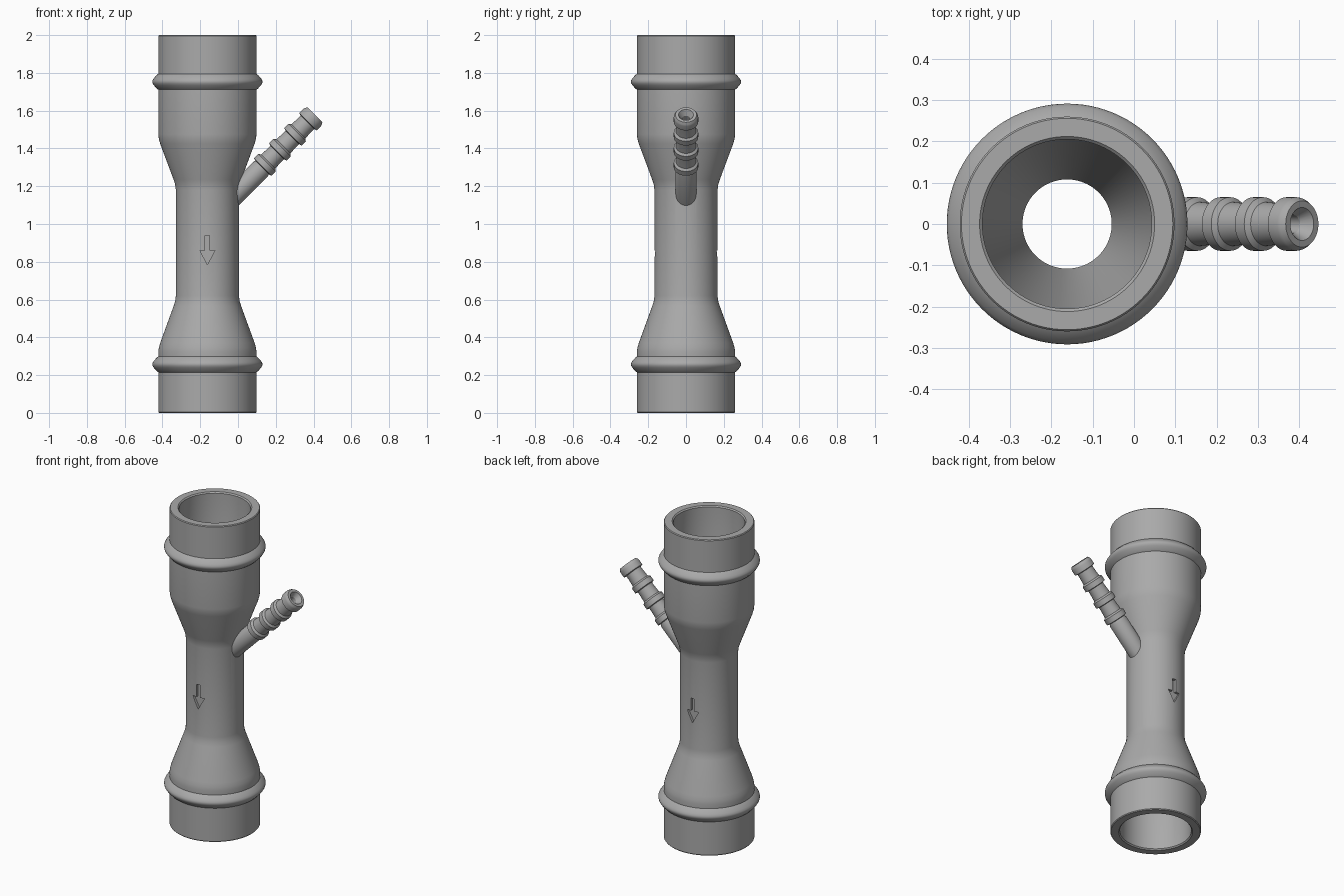
import bpy, bmesh, math
from mathutils import Matrix, Vector

cube = bpy.data.objects.get("Cube")
if cube:
    bpy.data.objects.remove(cube, do_unlink=True)

grey = bpy.data.materials.new("moulded grey")
grey.use_nodes = True
COLOUR = (0.40, 0.40, 0.40, 1)
grey.diffuse_color = COLOUR
grey.node_tree.nodes["Principled BSDF"].inputs["Base Color"].default_value = COLOUR

AXIS_X = -0.162


def add_object(name, bm, matrix):
    bmesh.ops.recalc_face_normals(bm, faces=bm.faces)
    bm.transform(matrix)
    mesh = bpy.data.meshes.new(name)
    bm.to_mesh(mesh)
    bm.free()
    mesh.materials.append(grey)
    obj = bpy.data.objects.new(name, mesh)
    bpy.context.collection.objects.link(obj)
    return obj


def lathe(name, profile, matrix, sides):
    """Closed solid of revolution from (radius, height) points."""
    bm = bmesh.new()
    rings = []
    for r, z in profile:
        rings.append([bm.verts.new((r * math.cos(a), r * math.sin(a), z))
                      for a in (2 * math.pi * i / sides for i in range(sides))])
    for low, high in zip(rings, rings[1:]):
        for i in range(sides):
            j = (i + 1) % sides
            bm.faces.new((low[i], low[j], high[j], high[i]))
    bm.faces.new(rings[0][::-1])
    bm.faces.new(rings[-1])
    return add_object(name, bm, matrix)


def combine(target, other, operation):
    mod = target.modifiers.new(operation.lower(), 'BOOLEAN')
    mod.object, mod.operation, mod.solver = other, operation, 'EXACT'
    bpy.context.view_layer.objects.active = target
    bpy.ops.object.modifier_apply(modifier=mod.name)
    bpy.data.objects.remove(other, do_unlink=True)


def ring(z):
    """Rounded retaining ring around the tube."""
    return [(0.26, z - 0.042), (0.268, z - 0.036), (0.284, z - 0.018), (0.29, z - 0.008),
            (0.2915, z), (0.29, z + 0.008), (0.284, z + 0.018), (0.268, z + 0.036), (0.26, z + 0.042)]


# Outer shell: two sockets tapering to a narrow throat
upright = Matrix.Translation((AXIS_X, 0, 0))
outer = [(0.256, 0), (0.26, 0.005)] + ring(0.257)
outer += [(0.26, 0.325), (0.257, 0.345), (0.25, 0.37), (0.179, 0.565), (0.171, 0.59), (0.167, 0.62)]
outer += [(0.167, 1.18), (0.171, 1.21), (0.179, 1.235), (0.25, 1.425), (0.257, 1.45), (0.26, 1.475)]
outer += ring(1.753) + [(0.26, 1.995), (0.256, 2)]
body = lathe("venturi_tube", outer, upright, 96)

# Slanted hose nipple with four ridges, pointing up and to +x
tip = Vector((0.407, 0, 1.578))
slant = Matrix.Translation(tip) @ Matrix.Rotation(math.radians(45), 4, 'Y')
nipple = [(0.055, -0.76), (0.055, -0.41)]
for i in range(4):
    start = -0.395 + i * 0.113
    nipple += [(0.05, start), (0.065, start + 0.004), (0.065, start + 0.036)]
    if i < 3:
        nipple += [(0.053, start + 0.046), (0.05, start + 0.09)]
nipple += [(0.063, -0.012), (0.056, 0)]
combine(body, lathe("hose_nipple", nipple, slant, 48), 'UNION')

# Main bore
bore = [(0.212, -0.05), (0.212, 0), (0.205, 0.007), (0.205, 0.34), (0.108, 0.6),
        (0.108, 1.2), (0.205, 1.46), (0.205, 1.993), (0.212, 2), (0.212, 2.05)]
combine(body, lathe("main_bore", bore, upright, 96), 'DIFFERENCE')

# Nipple bore with a countersunk mouth
small_bore = [(0.022, -0.66), (0.022, -0.03), (0.04, 0), (0.04, 0.03)]
combine(body, lathe("nipple_bore", small_bore, slant, 32), 'DIFFERENCE')

# Engraved flow arrows on front and back of the throat
ARROW = [(0.012, 0.94), (0.012, 0.86), (0.04, 0.86), (0, 0.785),
         (-0.04, 0.86), (-0.012, 0.86), (-0.012, 0.94)]
for side in (-1, 1):
    bm = bmesh.new()
    face = bm.faces.new([bm.verts.new((x, side * 0.15, z)) for x, z in ARROW])
    grown = bmesh.ops.extrude_face_region(bm, geom=[face])
    bmesh.ops.translate(bm, vec=(0, side * 0.06, 0),
                        verts=[v for v in grown["geom"] if isinstance(v, bmesh.types.BMVert)])
    combine(body, add_object("flow_arrow", bm, upright), 'DIFFERENCE')

# Smooth shading with crisp edges
bpy.ops.object.select_all(action='DESELECT')
body.select_set(True)
bpy.context.view_layer.objects.active = body
bpy.ops.object.shade_smooth_by_angle(angle=math.radians(30))
